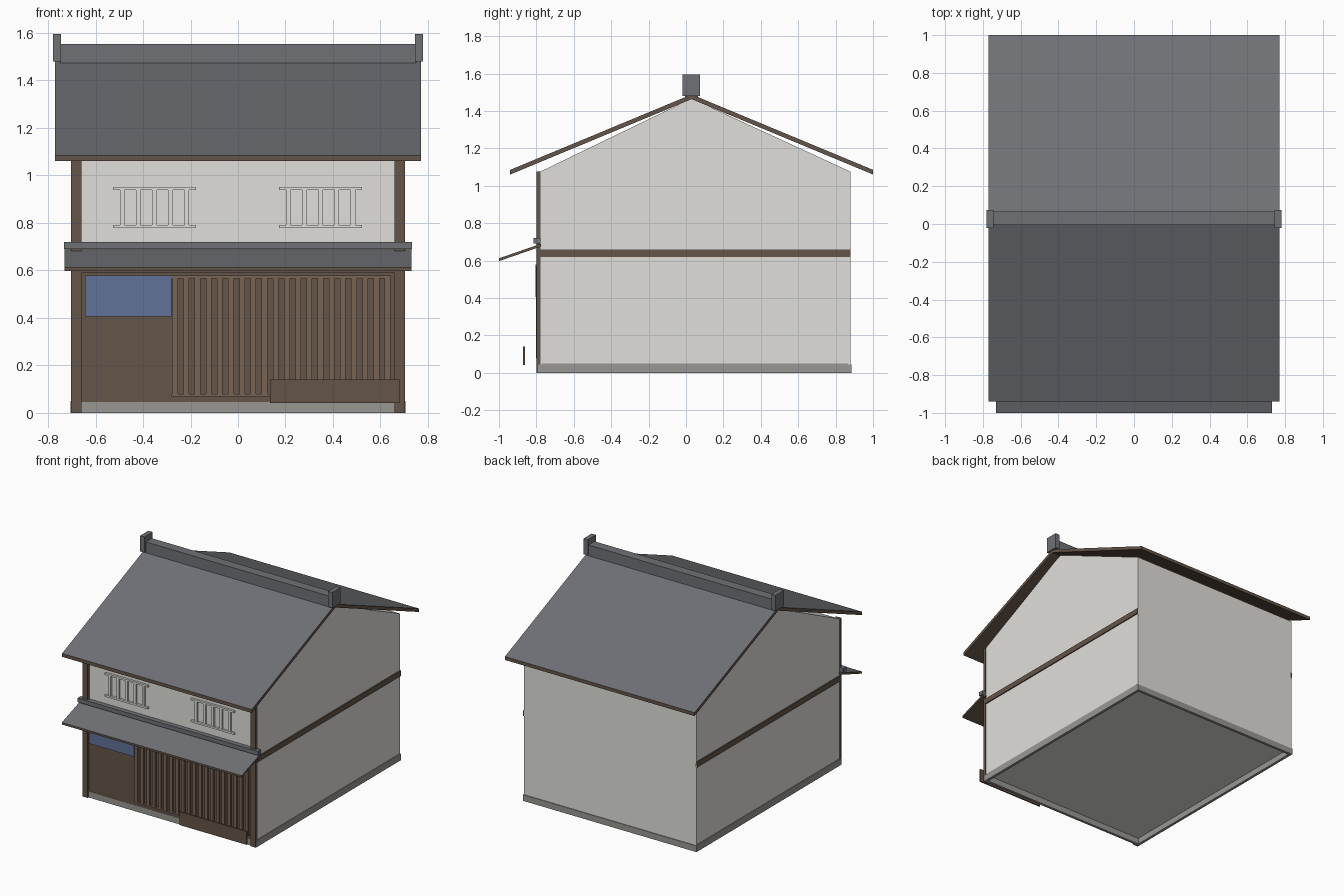
import bpy

if "Cube" in bpy.data.objects:
    bpy.data.objects.remove(bpy.data.objects["Cube"])

def mat(name, rgb):
    m = bpy.data.materials.new(name)
    m.diffuse_color = (*rgb, 1)
    m.use_nodes = True
    m.node_tree.nodes["Principled BSDF"].inputs["Base Color"].default_value = m.diffuse_color
    return m

WOOD = mat("dark_wood", (0.13, 0.09, 0.065))
SLAT = mat("slat_wood", (0.19, 0.13, 0.09))
TILE = mat("roof_tile", (0.16, 0.165, 0.18))
PLASTER = mat("plaster", (0.75, 0.74, 0.70))
STONE = mat("stone", (0.32, 0.31, 0.29))
CLOTH = mat("indigo_cloth", (0.12, 0.17, 0.32))

def mesh(name, verts, faces, *mats):
    me = bpy.data.meshes.new(name)
    me.from_pydata(verts, [], faces)
    for m in mats:
        me.materials.append(m)
    ob = bpy.data.objects.new(name, me)
    bpy.context.collection.objects.link(ob)
    return ob

def prism(name, x0, x1, prof, *mats):
    """Extrude a counter-clockwise (y, z) outline along x."""
    n = len(prof)
    verts = [(x, y, z) for x in (x0, x1) for y, z in prof]
    faces = [tuple(range(n))[::-1], tuple(range(n, 2 * n))]
    faces += [(i, (i + 1) % n, n + (i + 1) % n, n + i) for i in range(n)]
    return mesh(name, verts, faces, *mats)

def box(name, x, y, z, m):
    return prism(name, x[0], x[1], [(y[0], z[0]), (y[1], z[0]), (y[1], z[1]), (y[0], z[1])], m)

def roof_slab(name, half, prof, top_edges):
    """Wooden slab whose upper faces are tiled."""
    ob = prism(name, -half, half, prof, WOOD, TILE)
    for i in top_edges:
        ob.data.polygons[2 + i].material_index = 1
    return ob

# House body with gabled side walls
prism("house_body", -0.70, 0.70,
      [(-0.78, 0.045), (0.88, 0.045), (0.88, 1.075), (0.03, 1.467), (-0.78, 1.075)], PLASTER)

# Foundation strips, open underneath
box("foundation_front", (-0.705, 0.705), (-0.79, -0.77), (0, 0.045), STONE)
box("foundation_back", (-0.705, 0.705), (0.865, 0.885), (0, 0.045), STONE)
for s, side in ((-1, "left"), (1, "right")):
    xs = sorted((s * 0.685, s * 0.705))
    box("foundation_" + side, xs, (-0.77, 0.865), (0, 0.05), STONE)
    # Corner post, side belt and ridge end cap
    box("corner_post_" + side, sorted((s * 0.66, s * 0.704)), (-0.80, -0.778), (0, 1.075), WOOD)
    box("side_belt_" + side, sorted((s * 0.69, s * 0.708)), (-0.78, 0.88), (0.62, 0.66), WOOD)
    box("ridge_cap_" + side, sorted((s * 0.745, s * 0.78)), (-0.02, 0.075), (1.48, 1.595), TILE)

# Main roof and ridge
roof_slab("main_roof", 0.77,
          [(-0.94, 1.06), (0.03, 1.463), (1.0, 1.06), (1.0, 1.085), (0.03, 1.488), (-0.94, 1.085)],
          (3, 4))
box("roof_ridge", (-0.75, 0.75), (-0.005, 0.065), (1.47, 1.553), TILE)

# Lower pent roof
roof_slab("pent_roof", 0.73,
          [(-1.0, 0.597), (-0.775, 0.675), (-0.775, 0.69), (-1.0, 0.612)], (2,))
box("pent_ridge", (-0.732, 0.732), (-0.815, -0.778), (0.69, 0.72), TILE)

# Ground floor front: wood wall, lintel, cloth, lattice, guard board
box("front_wood_wall", (-0.66, 0.66), (-0.788, -0.776), (0.045, 0.66), WOOD)
box("lintel", (-0.66, 0.66), (-0.798, -0.78), (0.59, 0.655), WOOD)
box("door_cloth", (-0.645, -0.28), (-0.804, -0.798), (0.405, 0.578), CLOTH)
for z, label in ((0.068, "bottom"), (0.566, "top")):
    box("lattice_rail_" + label, (-0.28, 0.645), (-0.798, -0.785), (z, z + 0.012), SLAT)
COUNT = 20
for i in range(COUNT):
    x = -0.265 + i * 0.895 / (COUNT - 1)
    box(f"lattice_slat_{i}", (x - 0.012, x + 0.012), (-0.802, -0.785), (0.078, 0.568), SLAT)
box("guard_board", (0.135, 0.68), (-0.872, -0.862), (0.042, 0.14), WOOD)

# Plaster barred windows upstairs
for cx, label in ((-0.352, "left"), (0.348, "right")):
    for z in (0.778, 0.938):
        box("window_rail_" + label, (cx - 0.175, cx + 0.175), (-0.795, -0.778), (z, z + 0.013), PLASTER)
    for k in range(-2, 3):
        x = cx + k * 0.068
        box("window_bar_" + label, (x - 0.01, x + 0.01), (-0.793, -0.778), (0.79, 0.94), PLASTER)
